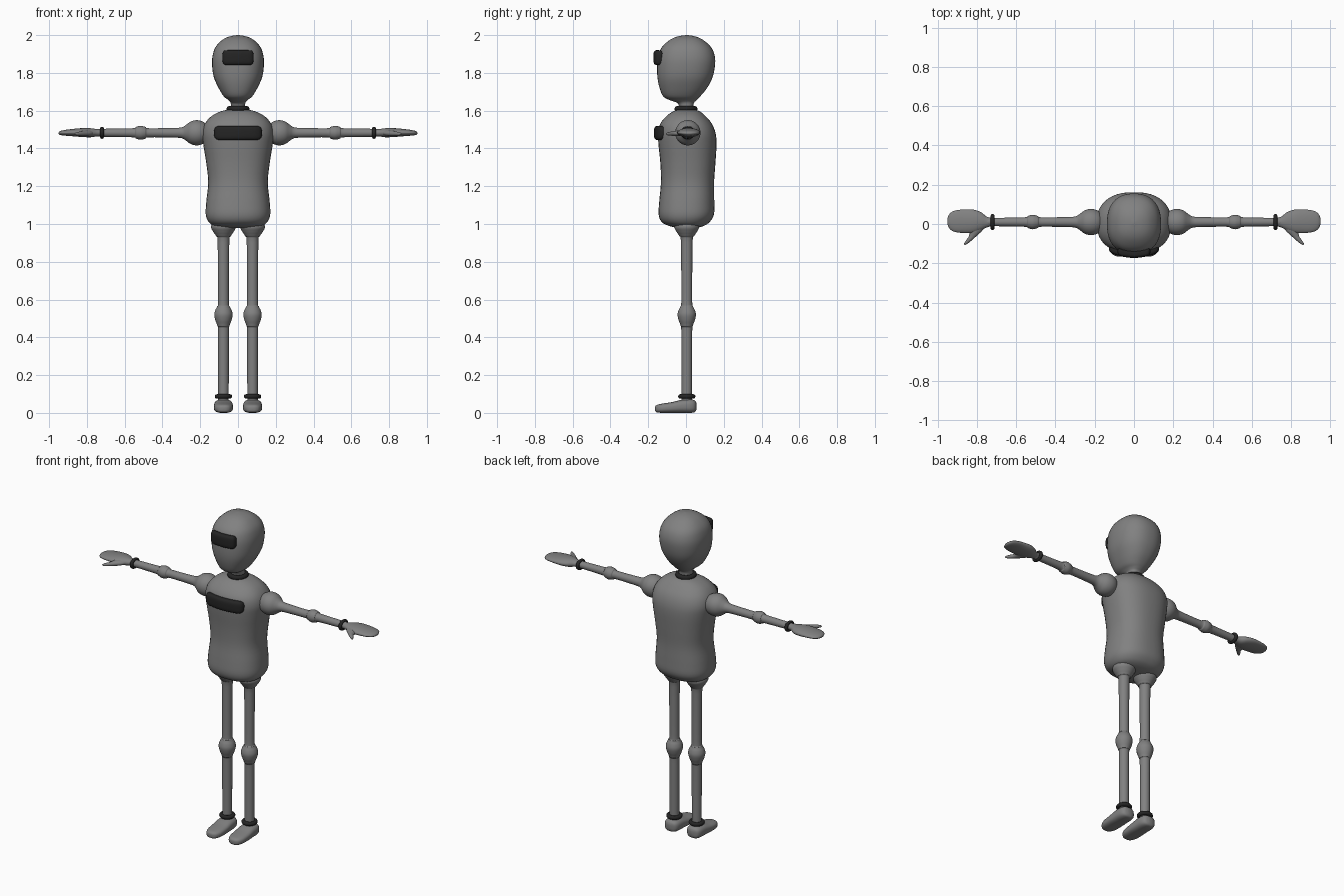
import bpy, bmesh, math
from mathutils import Vector

cube = bpy.data.objects.get("Cube")
if cube:
    bpy.data.objects.remove(cube, do_unlink=True)


def material(name, value):
    mat = bpy.data.materials.new(name)
    mat.use_nodes = True
    colour = (value, value, value, 1)
    mat.diffuse_color = colour
    mat.node_tree.nodes["Principled BSDF"].inputs["Base Color"].default_value = colour
    return mat


GREY = material("body grey", 0.22)
DARK = material("trim black", 0.018)


def smooth_rows(rows, steps=4):
    """Catmull-Rom curve through the section rows."""
    pts = [Vector(r) for r in rows]
    pts = [pts[0]] + pts + [pts[-1]]
    out = []
    for a, b, c, d in zip(pts, pts[1:], pts[2:], pts[3:]):
        for k in range(steps):
            t = k / steps
            out.append(0.5 * (2 * b + (c - a) * t + (2 * a - 5 * b + 4 * c - d) * t ** 2
                              + (3 * b - a - 3 * c + d) * t ** 3))
    return out + [pts[-1]]


def loft(name, axis, rows, mat=GREY, power=2.0, side=1, sides=32):
    """Skin of superellipse sections; row = position, u centre, u half, v centre, v half."""
    place = {"x": lambda p, u, v: (side * p, u, v),
             "y": lambda p, u, v: (side * u, p, v),
             "z": lambda p, u, v: (side * u, v, p)}[axis]
    bm = bmesh.new()
    rings = []
    for p, uc, uh, vc, vh in smooth_rows(rows):
        ring = []
        for i in range(sides):
            a = math.tau * (i + 0.5) / sides
            c, s = math.cos(a), math.sin(a)
            u = uc + max(uh, 0.002) * math.copysign(abs(c) ** (2 / power), c)
            v = vc + max(vh, 0.002) * math.copysign(abs(s) ** (2 / power), s)
            ring.append(bm.verts.new(place(p, u, v)))
        rings.append(ring)
    for r, q in zip(rings, rings[1:]):
        for i in range(sides):
            j = (i + 1) % sides
            bm.faces.new((r[i], r[j], q[j], q[i]))
    bm.faces.new(rings[0])
    bm.faces.new(rings[-1])
    bmesh.ops.recalc_face_normals(bm, faces=bm.faces)
    for f in bm.faces:
        f.smooth = True
    mesh = bpy.data.meshes.new(name)
    bm.to_mesh(mesh)
    bm.free()
    mesh.materials.append(mat)
    obj = bpy.data.objects.new(name, mesh)
    bpy.context.collection.objects.link(obj)
    return obj


def body(name, rows, power):
    """Upright form; row = height, half width, front y, back y."""
    return loft(name, "z", [(z, 0, w, (f + b) / 2, (b - f) / 2) for z, w, f, b in rows],
                power=power, sides=40)


def limb(name, axis, rows, u, v, side):
    """Round limb; row = position, radius."""
    return loft(name, axis, [(p, u, r, v, r) for p, r in rows], side=side)


def panel(name, length, y, z, depth, height, bend):
    """Rounded bar bent around the front surface."""
    shape = [(-1, .35), (-.95, .75), (-.84, .97), (-.6, 1), (0, 1),
             (.6, 1), (.84, .97), (.95, .75), (1, .35)]
    rows = [(length * t, y + bend * (length * t) ** 2, depth * s, z, height * s)
            for t, s in shape]
    return loft(name, "x", rows, DARK, power=3.2)


def ring(name, location, major, minor, rotation=(0, 0, 0), scale=(1, 1, 1)):
    bpy.ops.mesh.primitive_torus_add(major_segments=32, minor_segments=12, location=location,
                                     rotation=rotation, major_radius=major, minor_radius=minor)
    obj = bpy.context.object
    obj.name = name
    obj.scale = scale
    obj.data.materials.append(DARK)
    bpy.ops.object.shade_smooth()


# Head with neck
body("head", [(1.58, .042, -.042, .042), (1.635, .038, -.04, .04), (1.655, .05, -.085, .055),
              (1.675, .075, -.12, .075), (1.72, .103, -.14, .112), (1.78, .129, -.152, .142),
              (1.85, .138, -.153, .155), (1.90, .133, -.145, .15), (1.94, .117, -.125, .13),
              (1.975, .083, -.085, .09), (1.993, .045, -.045, .05), (2.0, .005, 0, .01)], 2.35)
panel("visor", .083, -.153, 1.881, .02, .039, 2.0)
ring("neck_ring", (0, 0, 1.61), .047, .014)

# Torso
body("torso", [(.98, .07, -.05, .06), (.99, .125, -.09, .095), (1.01, .155, -.128, .125),
               (1.05, .171, -.145, .148), (1.12, .168, -.142, .15), (1.22, .158, -.133, .149),
               (1.32, .168, -.136, .156), (1.42, .184, -.146, .162), (1.48, .19, -.148, .157),
               (1.53, .176, -.137, .138), (1.57, .142, -.105, .105), (1.595, .095, -.07, .075),
               (1.606, .05, -.04, .045)], 2.4)
panel("chest_panel", .127, -.148, 1.482, .022, .037, 1.5)

ARM_Y, ARM_Z, LEG_X, LEG_Y = .01, 1.483, .077, .004
for label, side in (("left", 1), ("right", -1)):
    # Arm with shoulder and elbow bulges
    limb(label + "_arm", "x",
         [(.15, .015), (.165, .043), (.19, .061), (.22, .067), (.25, .06), (.275, .042),
          (.295, .03), (.33, .026), (.47, .024), (.49, .031), (.515, .037), (.54, .031),
          (.56, .024), (.72, .021), (.76, .019)], ARM_Y, ARM_Z, side)
    ring(label + "_wrist_ring", (side * .72, ARM_Y, ARM_Z), .031, .01,
         (0, math.pi / 2, 0), (.78, 1, 1))

    # Mitten hand and thumb
    loft(label + "_hand", "x",
         [(.72, .01, .02, 1.483, .018), (.75, .01, .028, 1.483, .02),
          (.78, .014, .047, 1.483, .024), (.82, .014, .06, 1.484, .024),
          (.87, .014, .06, 1.484, .02), (.91, .014, .055, 1.483, .016),
          (.935, .014, .042, 1.482, .012), (.947, .014, .022, 1.481, .007),
          (.95, .014, .004, 1.481, .002)], side=side)
    loft(label + "_thumb", "y",
         [(.01, .79, .04, 1.482, .017), (-.03, .803, .034, 1.481, .016),
          (-.06, .82, .02, 1.479, .013), (-.085, .842, .014, 1.478, .01),
          (-.1, .856, .009, 1.477, .007), (-.106, .861, .002, 1.477, .002)], side=side)

    # Leg with hip and knee bulges
    limb(label + "_leg", "z",
         [(1.04, .04), (.99, .066), (.96, .055), (.935, .039), (.9, .031), (.6, .029),
          (.565, .033), (.545, .043), (.52, .049), (.49, .043), (.46, .032), (.42, .029),
          (.1, .028), (.05, .027)], LEG_X, LEG_Y, side)
    ring(label + "_ankle_ring", (side * LEG_X, LEG_Y, .087), .034, .012)

    # Foot, flat on the ground
    loft(label + "_foot", "y",
         [(.056, LEG_X, .012, .035, .015), (.048, LEG_X, .035, .035, .03),
          (.025, LEG_X, .047, .036, .036), (-.02, LEG_X, .05, .035, .035),
          (-.07, LEG_X, .051, .029, .029), (-.12, LEG_X, .048, .025, .025),
          (-.15, LEG_X, .036, .023, .021), (-.162, LEG_X, .02, .022, .014),
          (-.165, LEG_X, .005, .022, .004)], power=2.7, side=side)
